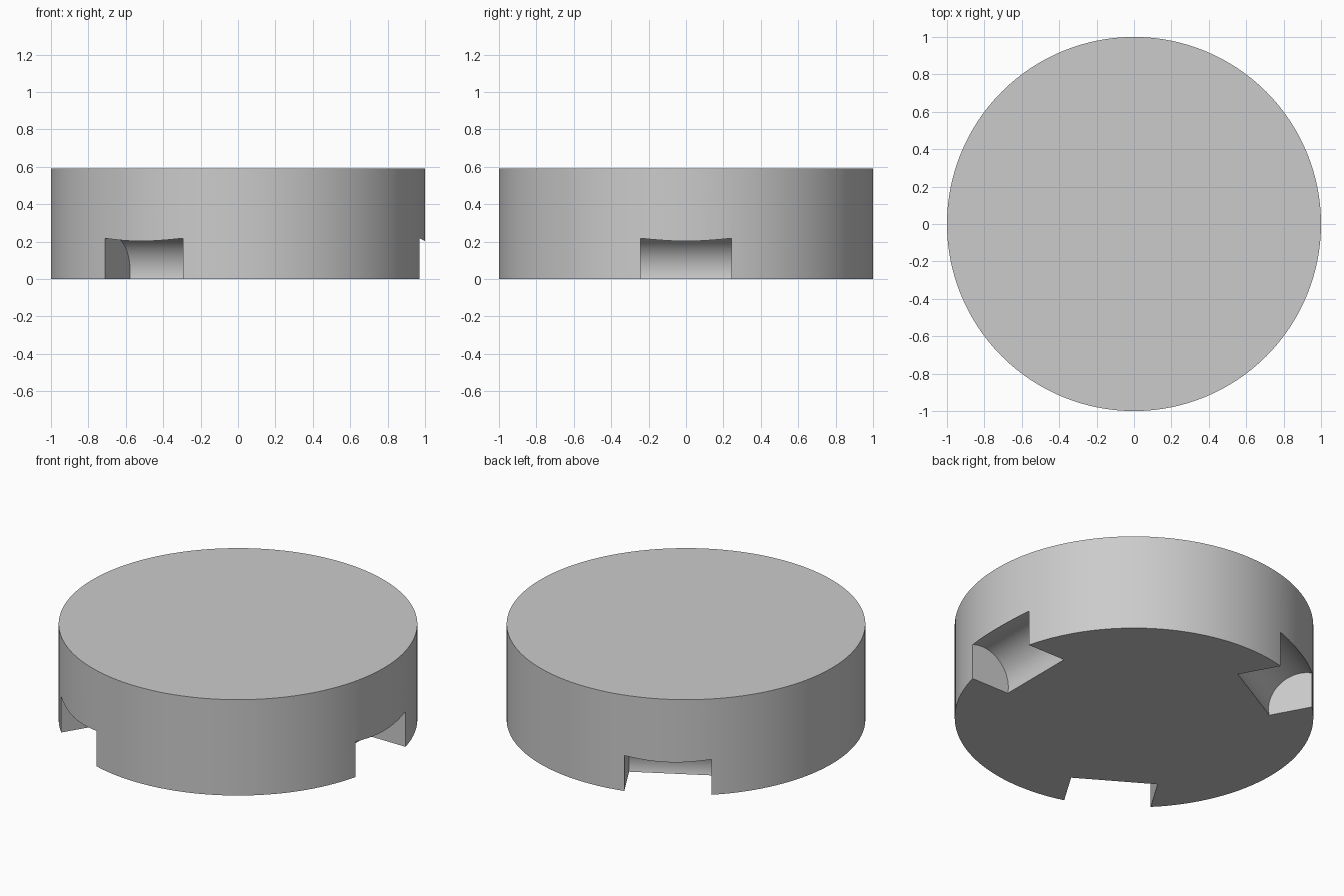
import bpy
from math import radians, cos, sin, pi

if "Cube" in bpy.data.objects:
    bpy.data.objects.remove(bpy.data.objects["Cube"])

HEIGHT = 0.59
NOTCH_ANGLES = (0, 119, 238.8)


def cylinder(name, radius, depth, loc, rot=(0, 0, 0), sides=128):
    bpy.ops.mesh.primitive_cylinder_add(vertices=sides, radius=radius, depth=depth,
                                        location=loc, rotation=rot)
    obj = bpy.context.object
    obj.name = name
    return obj


# Main disc
disc = cylinder("disc_body", 1.0, HEIGHT, (0, 0, HEIGHT / 2))

# Rounded notches cut into the lower rim by cylinders lying along the tangent
for i, deg in enumerate(NOTCH_ANGLES):
    a = radians(deg)
    cutter = cylinder(f"notch_cutter_{i + 1}", 0.19, 0.488,
                      (0.90 * cos(a), 0.90 * sin(a), 0.041),
                      (pi / 2, 0, a), 96)
    cut = disc.modifiers.new(f"notch_{i + 1}", 'BOOLEAN')
    cut.operation = 'DIFFERENCE'
    cut.solver = 'EXACT'
    cut.object = cutter
    bpy.context.view_layer.objects.active = disc
    bpy.ops.object.modifier_apply(modifier=cut.name)
    bpy.data.objects.remove(cutter, do_unlink=True)

# Smooth curved sides, crisp edges
bpy.ops.object.select_all(action='DESELECT')
disc.select_set(True)
bpy.context.view_layer.objects.active = disc
bpy.ops.object.shade_smooth_by_angle(angle=radians(30))
